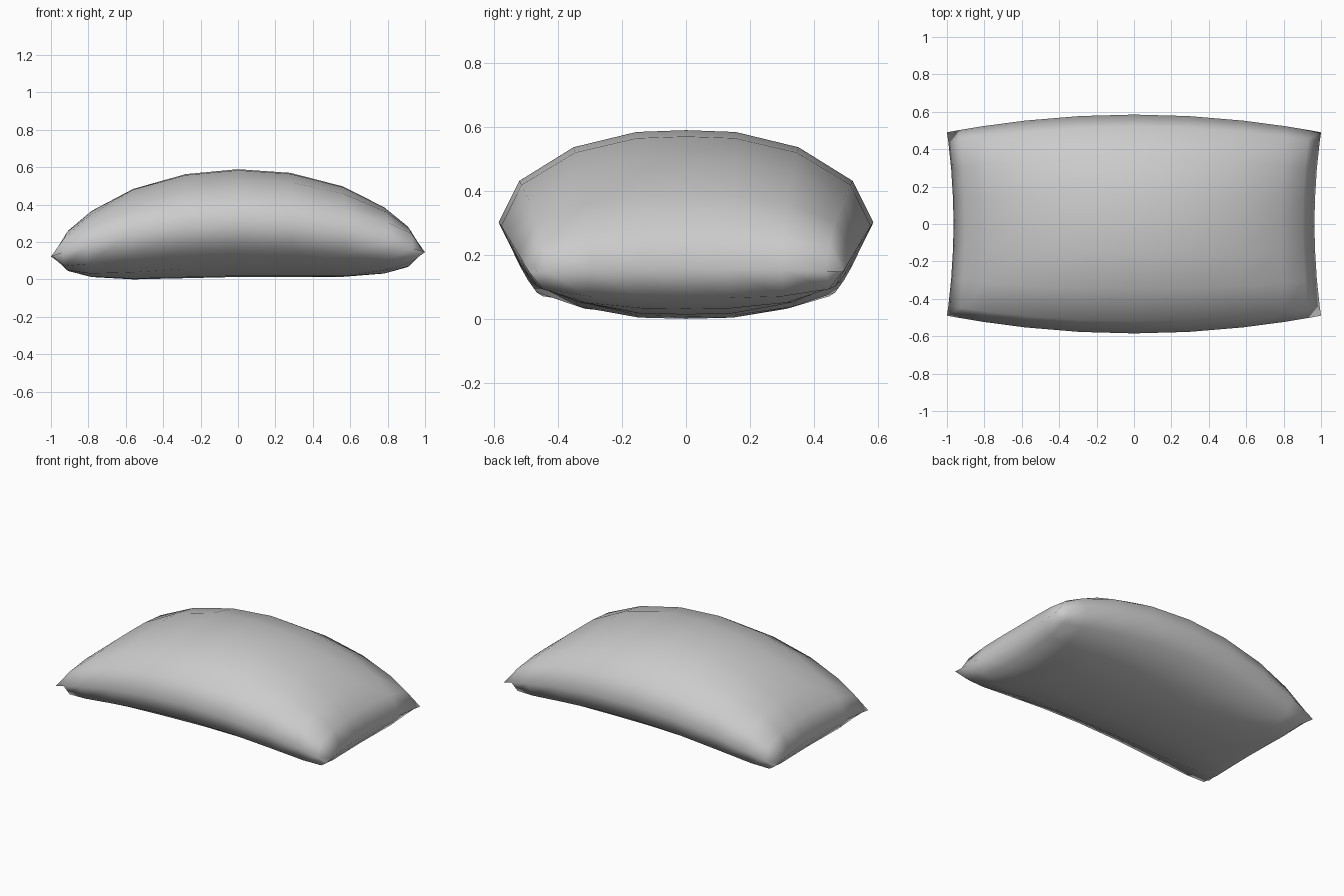
import bpy, bmesh

if "Cube" in bpy.data.objects:
    bpy.data.objects.remove(bpy.data.objects["Cube"])

# column positions (0..1 from centre to seam) with the puff height at each
LONG = [(0, 1), (.29, .966), (.58, .84), (.81, .615), (.935, .385), (1, 0)]
SHORT = [(0, 1), (.265, .98), (.6, .815), (.89, .45), (1, 0)]
HALF_THICKNESS = .288


def mirrored(profile):
    return [(-p, h) for p, h in reversed(profile[1:])] + profile


def puff(f, g):
    # blend of the two profiles that keeps the corners full
    return HALF_THICKNESS / (1 / f + 1 / g - 1) if f and g else 0


def pillow_point(u, v, height):
    x = u * (.965 + .035 * v * v)
    y = v * (.585 - .095 * x * x)
    z = .307 - .167 * x * x + .012 * x
    return x, y, z + height


# bent pillow: two puffed sheets sharing the seam
bm = bmesh.new()
us, vs = mirrored(LONG), mirrored(SHORT)
sheets = {}
for side in (1, -1):
    for i, (u, f) in enumerate(us):
        for j, (v, g) in enumerate(vs):
            h = puff(f, g)
            if h == 0 and side == -1:
                sheets[side, i, j] = sheets[1, i, j]
            else:
                sheets[side, i, j] = bm.verts.new(pillow_point(u, v, side * h))
    for i in range(len(us) - 1):
        for j in range(len(vs) - 1):
            quad = [sheets[side, a, b] for a, b in
                    ((i, j), (i + 1, j), (i + 1, j + 1), (i, j + 1))]
            bm.faces.new(quad if side == 1 else quad[::-1])

# rest on the floor
low = min(v.co.z for v in bm.verts)
for v in bm.verts:
    v.co.z -= low
for face in bm.faces:
    face.smooth = True
mesh = bpy.data.meshes.new("pillow")
bm.to_mesh(mesh)
bm.free()
pillow = bpy.data.objects.new("pillow", mesh)
bpy.context.collection.objects.link(pillow)
